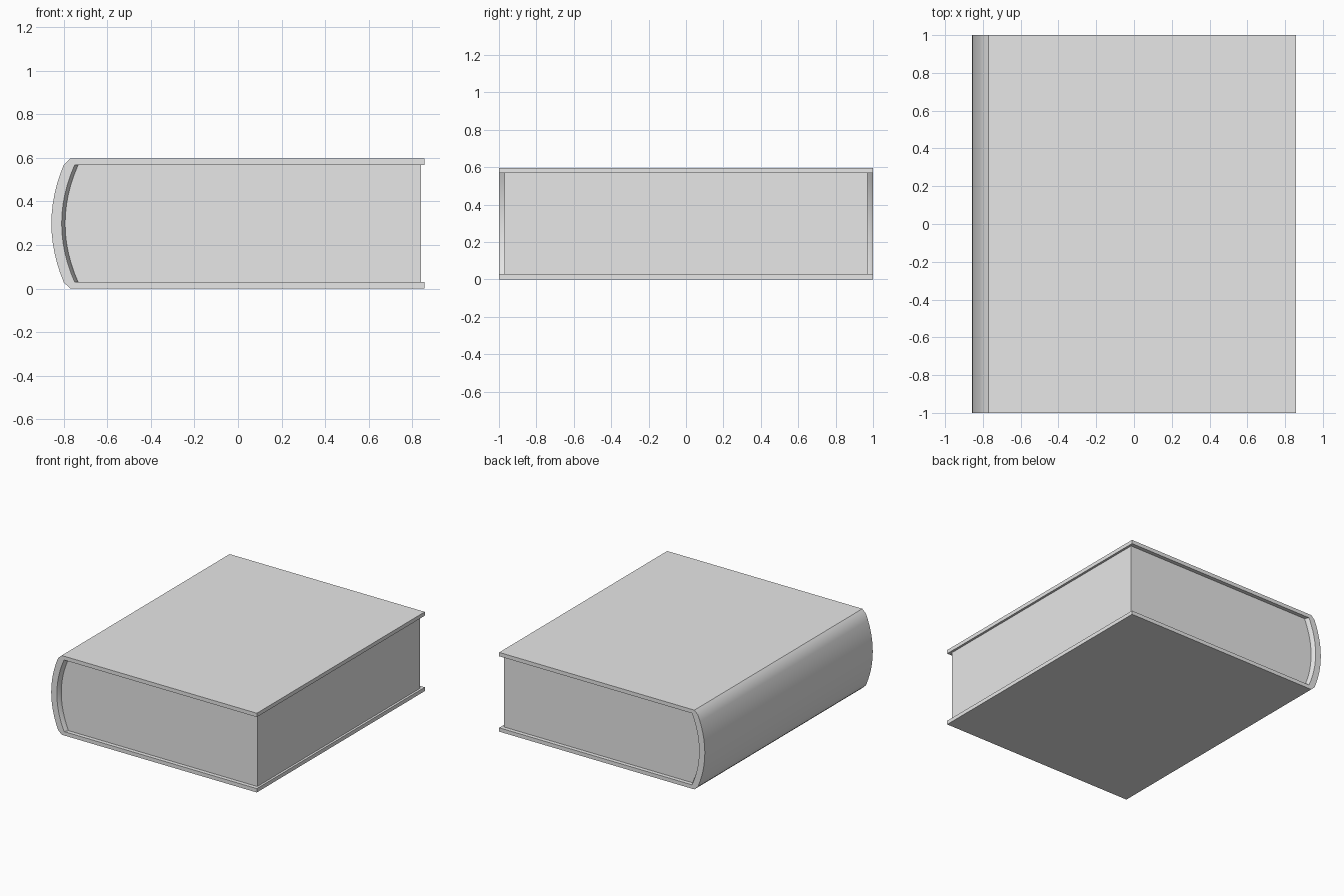
import bpy
import bmesh

if "Cube" in bpy.data.objects:
    bpy.data.objects.remove(bpy.data.objects["Cube"])

HEIGHT, BOARD = 0.597, 0.029
MID = HEIGHT / 2
STEPS = 12

grey = bpy.data.materials.new("plain grey")
grey.use_nodes = True
grey.diffuse_color = (0.8, 0.8, 0.8, 1)
grey.node_tree.nodes["Principled BSDF"].inputs["Base Color"].default_value = (0.8, 0.8, 0.8, 1)


def bow(x_mid, sag, half):
    """Curve bulging towards -x, running from bottom to top."""
    ts = [2 * i / STEPS - 1 for i in range(STEPS + 1)]
    return [(x_mid + sag * t * t, MID + half * t) for t in ts]


def loft(name, sections):
    """Join matching xz profiles placed along y and cap both ends."""
    bm = bmesh.new()
    rings = [[bm.verts.new((x, y, z)) for x, z in prof] for y, prof in sections]
    n = len(rings[0])
    for a, b in zip(rings, rings[1:]):
        for i in range(n):
            j = (i + 1) % n
            bm.faces.new((a[i], a[j], b[j], b[i]))
    bm.faces.new(rings[0])
    bm.faces.new(rings[-1])
    bmesh.ops.recalc_face_normals(bm, faces=bm.faces)
    mesh = bpy.data.meshes.new(name)
    bm.to_mesh(mesh)
    bm.free()
    mesh.materials.append(grey)
    obj = bpy.data.objects.new(name, mesh)
    bpy.context.collection.objects.link(obj)
    bpy.ops.object.select_all(action='DESELECT')
    obj.select_set(True)
    bpy.context.view_layer.objects.active = obj
    bpy.ops.object.shade_smooth_by_angle(angle=0.52)
    return obj


def cover_profile(lining):
    """C-shaped binding: two boards and a rounded spine."""
    edge, shoulder = 0.857, -0.77
    outer = bow(-0.857, 0.057, MID - 0.028)
    inner = bow(-0.81 + lining, 0.06, MID - BOARD)
    return ([(edge, 0), (shoulder, 0)] + outer
            + [(shoulder, HEIGHT), (edge, HEIGHT), (edge, HEIGHT - BOARD)]
            + inner[::-1] + [(edge, BOARD)])


# Binding, with the spine lining flaring in to meet the pages
loft("book_cover", [(-1, cover_profile(0)), (-0.97, cover_profile(0.016)),
                    (0.97, cover_profile(0.016)), (1, cover_profile(0))])

# Page block with a rounded back
pages = bow(-0.794, 0.06, MID - BOARD) + [(0.84, HEIGHT - BOARD), (0.84, BOARD)]
loft("page_block", [(-0.97, pages), (0.97, pages)])
